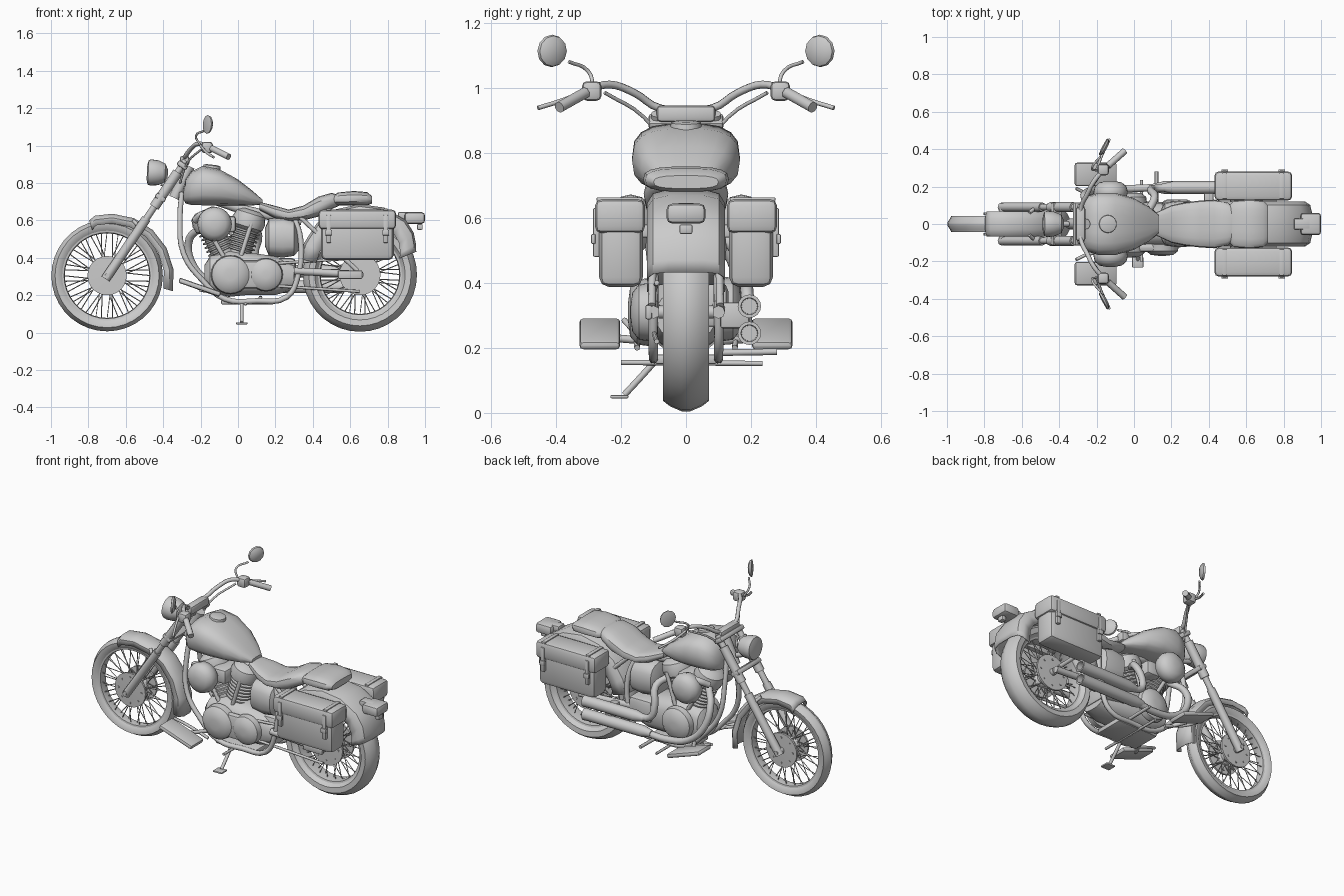
import bpy, bmesh, random
from math import sin, cos, pi, radians, copysign
from mathutils import Vector, Matrix

random.seed(3)


def finish(name, bm, angle=38):
    bmesh.ops.remove_doubles(bm, verts=bm.verts, dist=1e-5)
    bmesh.ops.recalc_face_normals(bm, faces=bm.faces)
    me = bpy.data.meshes.new(name)
    bm.to_mesh(me)
    bm.free()
    me.shade_smooth()
    me.set_sharp_from_angle(angle=radians(angle))
    ob = bpy.data.objects.new(name, me)
    bpy.context.collection.objects.link(ob)
    return ob


def skin(name, rings, loop=False, wrap=True, cap=True):
    bm = bmesh.new()
    vs = [[bm.verts.new(p) for p in r] for r in rings]
    n, m = len(vs), len(vs[0])
    for i in range(n if loop else n - 1):
        a, b = vs[i], vs[(i + 1) % n]
        for j in range(m if wrap else m - 1):
            k = (j + 1) % m
            bm.faces.new((a[j], a[k], b[k], b[j]))
    if cap and not loop:
        bm.faces.new(vs[0])
        bm.faces.new(vs[-1])
    return finish(name, bm)


def lathe(name, prof, loc, axis=(0, 1, 0), n=24, loop=False):
    """Turn (radius, height) points about an axis."""
    q = Vector(axis).to_track_quat('Z', 'Y')
    return skin(name, [[Vector(loc) + q @ Vector((r * cos(2 * pi * k / n), r * sin(2 * pi * k / n), h))
                        for k in range(n)] for r, h in prof], loop)


def loft(name, sections, e=0.7, n=18):
    """Rounded cross-sections along x: (x, bottom, top, half width)."""
    pw = lambda v: copysign(abs(v) ** e, v)
    return skin(name, [[(x, w * pw(cos(2 * pi * k / n)), (a + b) / 2 + (b - a) / 2 * pw(sin(2 * pi * k / n)))
                        for k in range(n)] for x, a, b, w in sections])


def box(name, c, size, bev=0.01, rot=0):
    bm = bmesh.new()
    bmesh.ops.create_cube(bm, size=1)
    bmesh.ops.scale(bm, vec=size, verts=bm.verts)
    bmesh.ops.bevel(bm, geom=bm.edges[:], offset=bev, segments=2, profile=0.5, affect='EDGES')
    bmesh.ops.transform(bm, matrix=Matrix.Translation(c) @ Matrix.Rotation(rot, 4, 'Y'), verts=bm.verts)
    return finish(name, bm)


def tube(name, pts, r):
    cu = bpy.data.curves.new(name, 'CURVE')
    cu.dimensions = '3D'
    cu.bevel_depth, cu.bevel_resolution, cu.resolution_u, cu.use_fill_caps = r, 2, 4, True
    sp = cu.splines.new('BEZIER')
    sp.bezier_points.add(len(pts) - 1)
    for b, p in zip(sp.bezier_points, pts):
        b.co = p
        b.handle_left_type = b.handle_right_type = 'AUTO'
    ob = bpy.data.objects.new(name, cu)
    bpy.context.collection.objects.link(ob)


def fender(name, c, path, w, drop):
    sec = [(-1, drop), (-1, drop * .45), (-.85, .015), (-.45, .003), (.45, .003), (.85, .015), (1, drop * .45), (1, drop)]
    rings = [[(c[0] + (r - d) * cos(radians(a)), y * w, c[1] + (r - d) * sin(radians(a))) for y, d in sec]
             for a, r in path]
    md = skin(name, rings, wrap=False, cap=False).modifiers.new("thickness", 'SOLIDIFY')
    md.thickness = 0.006


def wheel(name, x, z, R, w, ri, hub):
    c = (x, 0, z)
    lathe(name + "_tire", [(ri, -w * .6), (ri + .02, -w * .95), ((R + ri) / 2 + .01, -w), (R - .015, -w * .7), (R, -w * .2),
                           (R, w * .2), (R - .015, w * .7), ((R + ri) / 2 + .01, w), (ri + .02, w * .95), (ri, w * .6)],
          c, n=36, loop=True)
    lathe(name + "_rim", [(ri + .004, -w * .65), (ri - .008, -w * .6), (ri - .012, 0), (ri - .008, w * .6),
                          (ri + .004, w * .65)], c, n=36, loop=True)
    lathe(name + "_hub", [(.02, -.085), (.02, -.05), (.05, -.045), (.035, -.03), (.035, .03), (.05, .045), (.02, .05),
                          (.02, .085)], c)
    for s in (-1, 1):
        lathe(name + "_brake_disc", [(.03, -.008), (hub, -.006), (hub, .006), (.03, .008)], (x, s * .055, z))
        for k in range(8):
            a = k * pi / 4
            lathe(name + "_disc_bolt", [(.006, -.011), (.006, .011)],
                  (x + hub * .75 * cos(a), s * .055, z + hub * .75 * sin(a)), n=6)
    # crossed wire spokes
    bm = bmesh.new()
    for k in range(48):
        a, s = 2 * pi * k / 48, (-1) ** k
        b = a + (.5 if k % 4 < 2 else -.5) + random.uniform(-.05, .05)
        p = Vector((x + .045 * cos(b), s * .04, z + .045 * sin(b)))
        q = Vector((x + (ri - .005) * cos(a), s * .01, z + (ri - .005) * sin(a)))
        m = Matrix.Translation((p + q) / 2) @ (q - p).to_track_quat('Z', 'Y').to_matrix().to_4x4()
        bmesh.ops.create_cone(bm, segments=4, radius1=.0028, radius2=.0028, depth=(q - p).length, matrix=m)
    finish(name + "_spokes", bm)


# wheels and fenders
wheel("front_wheel", -.70, .305, .298, .043, .238, .105)
wheel("rear_wheel", .652, .31, .305, .07, .222, .11)
fender("front_fender", (-.70, .305), [(108, .312), (102, .33), (85, .335), (65, .342), (45, .348), (25, .354),
                                      (5, .36), (-13, .364)], .066, .055)
fender("rear_fender", (.65, .31), [(22, .33), (28, .345), (38, .37), (50, .385), (70, .385), (90, .38), (110, .375),
                                   (130, .36), (150, .345), (165, .34)], .12, .1)

# front fork, clamps and headlight
A, B = Vector((-.70, 0, .30)), Vector((-.28, 0, .92))
fk = lambda t, y: A.lerp(B, t) + Vector((0, y, 0))
for s in (-1, 1):
    y = s * .09
    tube("fork_slider", [fk(-.02, y), fk(.5, y)], .025)
    tube("fork_tube", [fk(.5, y), fk(1.0, y)], .018)
    tube("fork_cover", [fk(.6, y), fk(.9, y)], .027)
    tube("fender_stay", [fk(.42, y), (-.56, s * .06, .60)], .01)
    tube("frame_tube", [(-.30, s * .03, .75), (-.31, s * .06, .62), (-.29, s * .09, .42), (-.19, s * .10, .28),
                        (-.07, s * .10, .18), (.1, s * .10, .17), (.26, s * .10, .19), (.32, s * .10, .30),
                        (.335, s * .09, .5), (.30, s * .06, .62)], .015)
    tube("swingarm", [(.3, s * .1, .33), (.66, s * .1, .31)], .02)
    tube("rear_strut", [(.33, s * .1, .62), (.64, s * .105, .33)], .012)
tube("backbone", [(-.31, 0, .80), (-.1, 0, .70), (.2, 0, .62), (.34, 0, .6)], .025)
tube("steering_head", [(-.34, 0, .72), (-.26, 0, .89)], .03)
for t, nm in ((.68, "lower_clamp"), (.96, "upper_clamp")):
    box(nm, fk(t, 0), (.06, .23, .03), .01, radians(34))
lathe("headlight", [(.02, -.06), (.05, -.045), (.066, -.01), (.07, .03), (.066, .045), (.04, .052)],
      (-.435, 0, .855), (-1, 0, .05))
tube("headlight_bracket", [(-.41, 0, .80), (-.35, 0, .78)], .015)
tube("axle", [(-.70, -.115, .305), (-.70, .115, .305)], .012)

# handlebar, grips, levers and mirrors
half = [(-.285, .08, .937), (-.25, .16, .985), (-.21, .235, 1.01), (-.15, .3, .99), (-.05, .39, .94)]
tube("handlebar", [(x, -y, z) for x, y, z in half[::-1]] + half, .012)
box("handlebar_riser", (-.285, 0, .92), (.05, .18, .05), .012)
for s in (-1, 1):
    tube("grip", [(-.14, s * .31, .985), (-.05, s * .39, .94)], .018)
    box("control_housing", (-.165, s * .29, .99), (.06, .06, .06), .015)
    tube("lever", [(-.2, s * .29, 1.0), (-.17, s * .37, .965), (-.13, s * .455, .938)], .007)
    tube("mirror_stem", [(-.2, s * .285, 1.0), (-.225, s * .30, 1.05), (-.18, s * .36, 1.08)], .006)
    lathe("mirror", [(.03, -.014), (.047, -.004), (.05, .006), (.044, .008)], (-.16, s * .41, 1.113),
          (-.86, s * .45, .05), n=12)
    tube("control_cable", [(-.19, s * .25, .985), (-.27, s * .13, .91), (-.31, s * .05, .80)], .006)

# fuel tank, seat and side panels
loft("fuel_tank", [(-.292, .71, .76, .07), (-.28, .69, .82, .115), (-.25, .682, .862, .148), (-.19, .68, .892, .166),
                   (-.1, .68, .875, .166), (0, .68, .82, .138), (.08, .68, .757, .092), (.13, .685, .712, .05)])
lathe("tank_cap", [(.05, -.015), (.046, .008), (.03, .013)], (-.14, 0, .885), (.12, 0, 1), n=16)
loft("rider_seat", [(.115, .655, .70, .06), (.2, .61, .678, .1), (.27, .595, .658, .115), (.35, .6, .68, .125),
                    (.43, .62, .728, .13), (.5, .66, .748, .115), (.545, .68, .735, .08)])
loft("passenger_pad", [(.5, .685, .725, .09), (.535, .68, .75, .125), (.62, .68, .758, .132), (.69, .68, .752, .125),
                       (.717, .69, .73, .1)])
loft("side_panel", [(.145, .46, .56, .08), (.165, .41, .61, .115), (.24, .4, .62, .125), (.3, .41, .6, .12),
                    (.325, .44, .56, .08)])

# saddlebags with lid, straps and buckles
for s in (-1, 1):
    box("saddlebag", (.638, s * .2, .515), (.39, .135, .255), .03)
    box("saddlebag_lid", (.638, s * .203, .605), (.415, .155, .105), .022)
    for x in (.485, .79):
        box("bag_strap", (x, s * .275, .555), (.025, .022, .15), .005)
        box("bag_buckle", (x, s * .285, .535), (.036, .014, .03), .004)
        box("strap_top", (x, s * .205, .657), (.025, .14, .012), .003)
    box("bag_bracket", (.638, s * .125, .56), (.25, .04, .04), .006)

# tail light
box("tail_light", (.945, 0, .613), (.11, .12, .062), .018)
box("tail_light_stem", (.9, 0, .625), (.09, .06, .04), .008)
box("reflector", (.972, 0, .565), (.03, .04, .03), .006)

# v-twin engine
for x0, x1 in ((-.06, -.185), (-.01, .075)):
    p, q = Vector((x0, 0, .38)), Vector((x1, 0, .655))
    L = (q - p).length
    prof = [(.06, 0)]
    for k in range(6):
        h = L * (.2 + .075 * k)
        prof += [(.062, h), (.078, h + .003), (.078, h + .011), (.062, h + .014)]
    lathe("cylinder", prof + [(.085, L * .68), (.09, L * .8), (.08, L * .93), (.05, L)], p, q - p, n=20)
    for dy in (-.075, .085):
        tube("pushrod_tube", [p + Vector((.01, dy, -.02)), q + Vector((0, dy, -.06))], .012)
loft("crankcase", [(-.18, .27, .36, .07), (-.15, .22, .41, .105), (-.05, .19, .44, .12), (.05, .2, .43, .12),
                   (.2, .2, .41, .115), (.3, .23, .37, .09)])
lathe("alternator_cover", [(.105, 0), (.1, .04), (.075, .062), (.03, .068)], (-.04, -.11, .31), (0, -1, 0))
lathe("clutch_cover", [(.09, 0), (.085, .035), (.06, .055), (.02, .06)], (.15, -.11, .31), (0, -1, 0))
box("primary_cover", (.06, -.125, .31), (.26, .05, .15), .02)
lathe("timing_cover", [(.1, 0), (.095, .035), (.07, .055), (.02, .06)], (-.03, .11, .32), (0, 1, 0))
box("gearbox", (.23, .03, .33), (.16, .2, .14), .025)
for s in (-1, 1):
    lathe("air_cleaner", [(.055, 0), (.083, .025), (.092, .06), (.085, .09), (.06, .112), (.02, .12)],
          (-.125, s * .11, .58), (0, s, 0))
    tube("intake_arm", [(-.23, s * .1, .60), (-.18, s * .15, .635), (-.1, s * .13, .62)], .02)
box("carburetor", (-.06, 0, .58), (.1, .22, .09), .02)

# exhaust on the right side
tube("front_header", [(-.2, .06, .56), (-.26, .13, .5), (-.25, .17, .38), (-.15, .185, .27), (0, .19, .235),
                      (.12, .195, .24)], .021)
tube("rear_header", [(.07, .06, .56), (.11, .14, .52), (.09, .18, .42), (.11, .19, .345), (.2, .195, .33)], .021)
for x, z, nm in ((.1, .245, "lower_muffler"), (.15, .328, "upper_muffler")):
    lathe(nm, [(.02, 0), (.034, .06), (.034, .53 - x), (.036, .56 - x), (.026, .56 - x), (.024, .48 - x)],
          (x, .195, z), (1, 0, 0), n=16)
box("muffler_bracket", (.4, .15, .3), (.05, .09, .08), .008)

# drive belt side
tube("belt_top", [(.2, -.1, .37), (.65, -.09, .40)], .008)
tube("belt_bottom", [(.2, -.1, .25), (.65, -.09, .22)], .008)
box("axle_plate", (.6, -.115, .31), (.13, .02, .045), .006)

# floorboards, pedals, skid plate and kickstand
for s in (-1, 1):
    box("floorboard", (-.205, s * .265, .243), (.235, .125, .028), .012, .33)
    tube("floorboard_bracket", [(-.2, s * .22, .23), (-.13, s * .1, .22)], .012)
    tube("foot_pedal", [(-.1, s * .15, .2), (-.24, s * .16, .25), (-.31, s * .19, .285)], .009)
tube("cross_shaft", [(.04, -.2, .155), (.04, .235, .152)], .008)
tube("rear_peg", [(.12, .1, .185), (.12, .28, .188)], .01)
box("skid_plate", (.05, 0, .165), (.28, .19, .03), .008)
tube("kickstand", [(.02, -.09, .165), (.02, -.13, .12), (.02, -.19, .055)], .01)
box("kickstand_foot", (.02, -.205, .05), (.06, .055, .01), .003)
